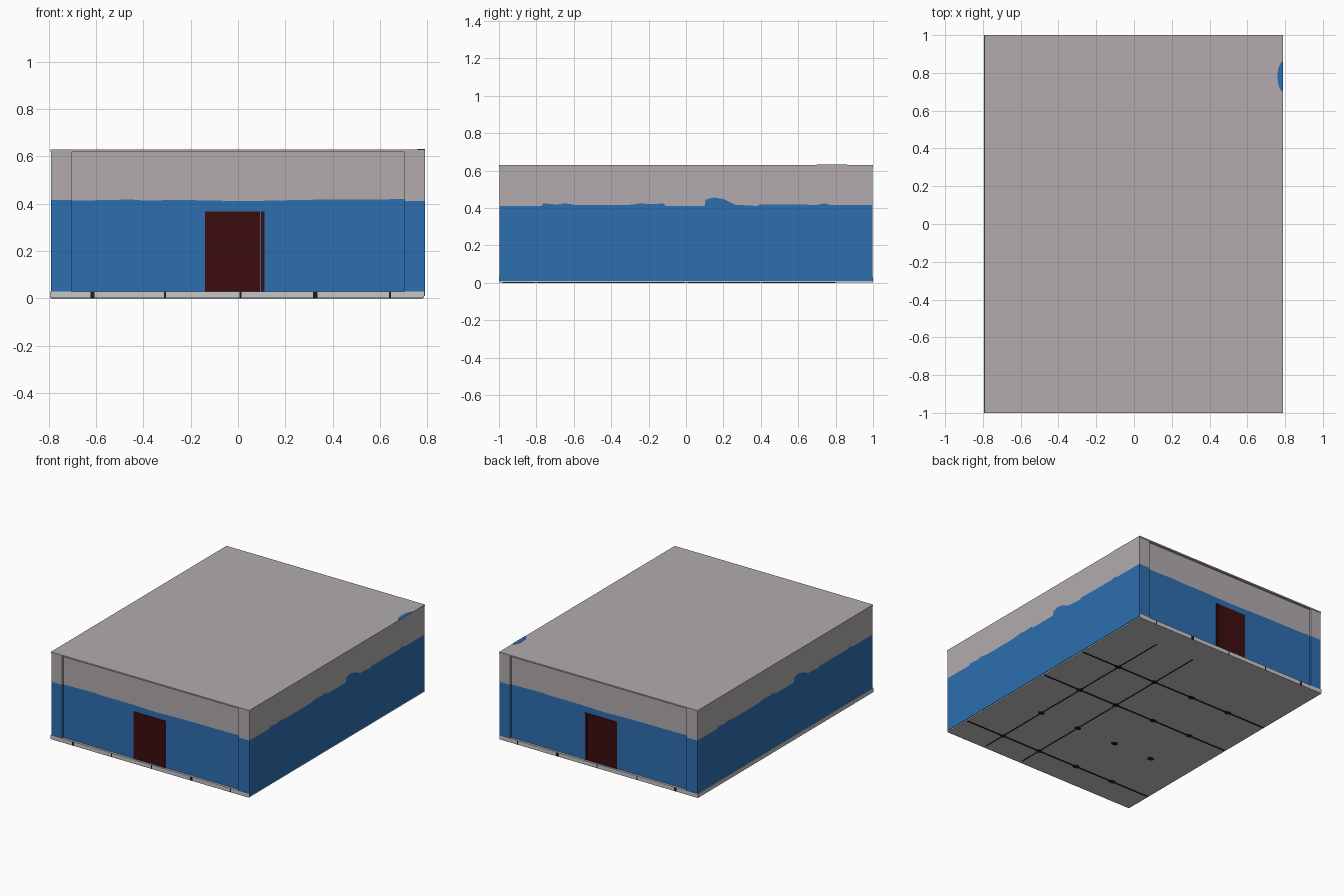
import bpy, bmesh, math
from mathutils import Vector

if "Cube" in bpy.data.objects:
    bpy.data.objects.remove(bpy.data.objects["Cube"])


def mat(name, rgb):
    m = bpy.data.materials.new(name)
    m.diffuse_color = (*rgb, 1)
    m.use_nodes = True
    m.node_tree.nodes["Principled BSDF"].inputs["Base Color"].default_value = m.diffuse_color
    return m


BLUE = mat("blue paint", (0.026, 0.156, 0.434))
MAUVE = mat("mauve grey plaster", (0.445, 0.407, 0.42))
FLOOR = mat("light grey floor", (0.57, 0.57, 0.57))
DOOR = mat("dark red door", (0.045, 0.004, 0.004))
BLACK = mat("dark joints", (0.012, 0.012, 0.012))


def prism(name, pts, axis, a, b, material):
    """Extrude a 2D outline along an axis from a to b."""
    place = {'x': lambda u, v, w: (w, u, v),
             'y': lambda u, v, w: (u, w, v),
             'z': lambda u, v, w: (u, v, w)}[axis]
    bm = bmesh.new()
    face = bm.faces.new([bm.verts.new(place(u, v, a)) for u, v in pts])
    ext = bmesh.ops.extrude_face_region(bm, geom=[face])
    moved = [g for g in ext['geom'] if isinstance(g, bmesh.types.BMVert)]
    bmesh.ops.translate(bm, verts=moved, vec=Vector(place(0, 0, b - a)))
    bmesh.ops.recalc_face_normals(bm, faces=bm.faces)
    me = bpy.data.meshes.new(name)
    bm.to_mesh(me)
    bm.free()
    me.materials.append(material)
    ob = bpy.data.objects.new(name, me)
    bpy.context.collection.objects.link(ob)
    return ob


def box(name, x0, x1, y0, y1, z0, z1, material):
    return prism(name, [(x0, y0), (x1, y0), (x1, y1), (x0, y1)], 'z', z0, z1, material)


def painted_wall(name, line, axis, a, b, z0, z1):
    """Wall split along the uneven paint line: blue below, plaster above."""
    u0, u1 = line[0][0], line[-1][0]
    prism(name + "_lower", [(u1, z0), (u0, z0)] + line, axis, a, b, BLUE)
    prism(name + "_upper", [(u1, z1), (u0, z1)] + line, axis, a, b, MAUVE)


# floor slab
box("floor_slab", -0.795, 0.786, -1, 1, 0.001, 0.03, FLOOR)

# long side walls; the left one is the right one turned half round
side_line = [(-0.998, .412), (-.77, .412), (-.765, .425), (-.69, .418), (-.65, .426),
             (-.59, .416), (-.31, .416), (-.24, .426), (-.19, .42), (-.12, .425),
             (-.11, .412), (.10, .412), (.105, .445), (.15, .456), (.20, .448),
             (.26, .418), (.38, .411), (.40, .42), (.70, .417), (.74, .425),
             (.78, .415), (.998, .415)]
turned = [(-y, z) for y, z in reversed(side_line)]
painted_wall("right_wall", side_line, 'x', 0.704, 0.79, 0.01, 0.626)
painted_wall("left_wall", turned, 'x', -0.79, -0.704, 0.01, 0.626)

# recessed end walls with a door in each
end_line = [(-.704, .413), (-.45, .418), (-.40, .414), (-.23, .416),
            (.03, .411), (.30, .417), (.60, .418), (.704, .421)]
for s, label in ((-1, "front"), (1, "back")):
    line = end_line if s < 0 else [(-x, z) for x, z in reversed(end_line)]
    painted_wall(label + "_wall", line, 'y', s * 0.90, s * 0.984, 0.03, 0.62)
    box(label + "_door_leaf", -0.14, 0.092, s * 0.98, s * 0.988, 0.03, 0.368, DOOR)
    box(label + "_door_post", 0.097, 0.112, s * 0.98, s * 0.99, 0.03, 0.368, DOOR)
    # dark joint marks on the floor edge
    for i, x in enumerate((-0.615, -0.308, 0.01, 0.327, 0.642)):
        w = 0.009 if i in (0, 3) else 0.004
        box(label + "_edge_joint", x - w, x + w, s * 0.99, s * 1.0005, 0.001, 0.027, BLACK)

# flat roof with a blue paint patch at its edge
box("roof", -0.792, 0.79, -1, 1, 0.62, 0.63, MAUVE)
patch = [(0.79 - 0.03 * math.sin(math.pi * i / 12), 0.78 - 0.08 * math.cos(math.pi * i / 12))
         for i in range(13)]
prism("roof_paint_patch", patch, 'z', 0.629, 0.6315, BLUE)

# tile joints under the floor: lines with blots where they cross
xs = (0.47, 0.155, -0.165, -0.48)
ys = (0.8, 0.4, 0, -0.4, -0.8)
for x in xs[:2]:
    box("underside_joint_long", x - .005, x + .005, -0.98, 0.8, 0, 0.003, BLACK)
for y in (0.4, 0, -0.8):
    box("underside_joint_cross", -0.79, 0.78, y - .007, y + .007, 0, 0.003, BLACK)
for x in xs:
    for y in ys[1:]:
        blot = [(x + .026 * math.cos(math.tau * k / 8), y + .02 * math.sin(math.tau * k / 8))
                for k in range(8)]
        prism("underside_blot", blot, 'z', -0.0005, 0.003, BLACK)
